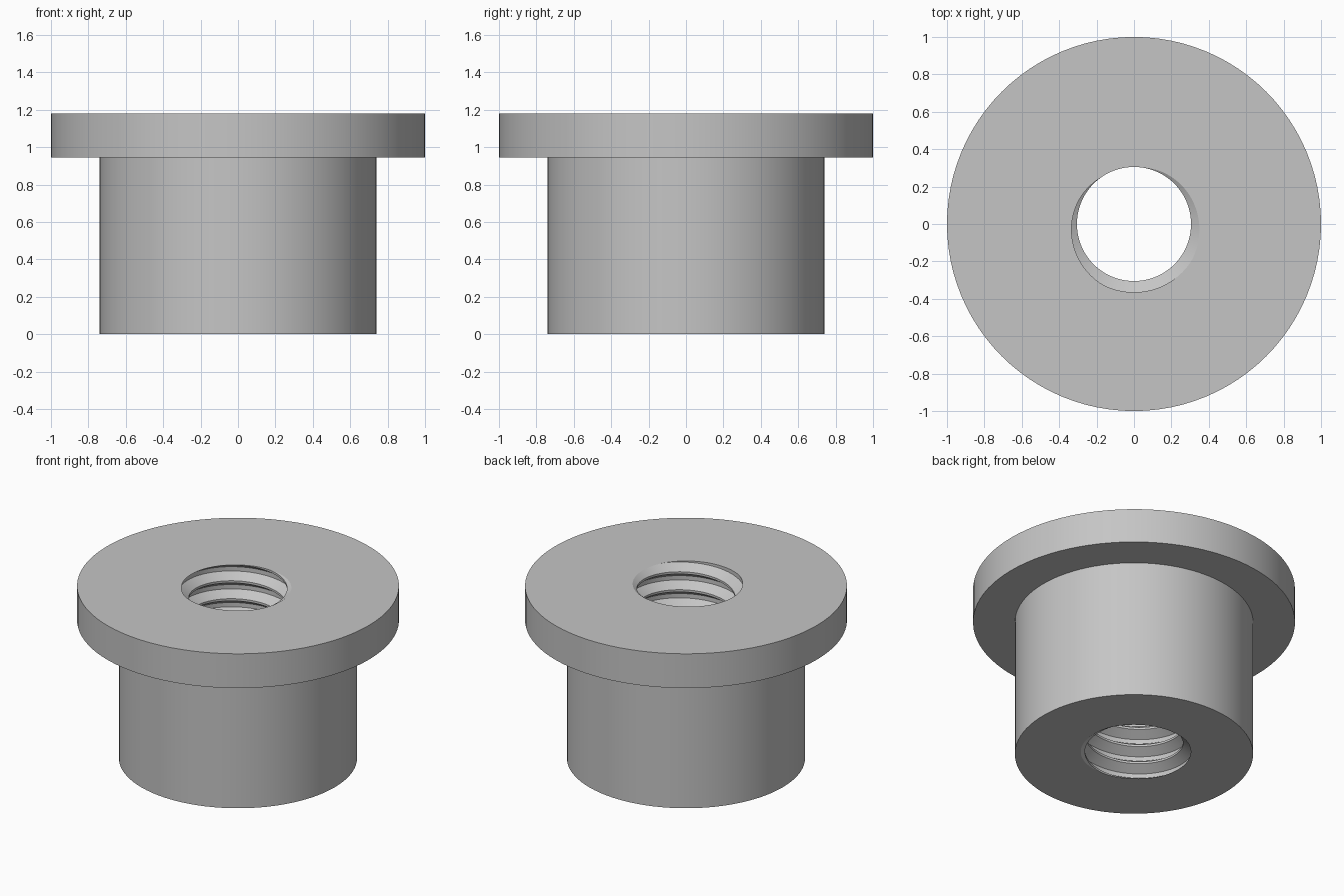
import bpy, bmesh, math

cube = bpy.data.objects.get("Cube")
if cube:
    bpy.data.objects.remove(cube)

SEGMENTS = 96
HEIGHT, FLANGE_Z = 1.18, 0.945
BODY_R, FLANGE_R = 0.74, 1.0
PITCH, MINOR_R, MAJOR_R = 0.123, 0.305, 0.365
GROOVE_ANGLE = math.radians(285)      # where the groove meets the top face
KNOTS = (0.12, 0.44, 0.56, 0.88)      # corners of one thread pitch

metal = bpy.data.materials.new("grey metal")
metal.use_nodes = True
grey = (0.56, 0.56, 0.56, 1)
metal.diffuse_color = grey
metal.node_tree.nodes["Principled BSDF"].inputs["Base Color"].default_value = grey


def thread_radius(phase):
    """Groove floor around phase 0, crest around phase 0.5."""
    distance = min(phase % 1, 1 - phase % 1)
    t = (distance - KNOTS[0]) / (KNOTS[1] - KNOTS[0])
    return MAJOR_R + (MINOR_R - MAJOR_R) * max(0, min(1, t))


def column(i):
    """One vertical section: threaded bore upwards, then the outside downwards."""
    angle = math.tau * i / SEGMENTS
    start = HEIGHT + PITCH * (angle - GROOVE_ANGLE) / math.tau
    points = []
    for turn in range(-12, 3):
        for knot in KNOTS:
            z = max(0, min(HEIGHT, start + PITCH * (turn + knot)))
            points.append((thread_radius((z - start) / PITCH), z))
    points += [(FLANGE_R, HEIGHT), (FLANGE_R, FLANGE_Z),
               (BODY_R, FLANGE_Z), (BODY_R, 0)]
    return [(r * math.cos(angle), r * math.sin(angle), z) for r, z in points]


# Flanged bushing with a helical thread cut off flush at both ends
bm = bmesh.new()
columns = [[bm.verts.new(p) for p in column(i)] for i in range(SEGMENTS + 1)]
for a, b in zip(columns, columns[1:]):
    for j in range(len(a)):
        k = (j + 1) % len(a)
        bm.faces.new((a[j], b[j], b[k], a[k]))
bmesh.ops.remove_doubles(bm, verts=bm.verts, dist=0.00005)
bmesh.ops.recalc_face_normals(bm, faces=bm.faces)

mesh = bpy.data.meshes.new("flanged_threaded_bushing")
bm.to_mesh(mesh)
bm.free()
mesh.materials.append(metal)
bushing = bpy.data.objects.new("flanged_threaded_bushing", mesh)
bpy.context.collection.objects.link(bushing)

bpy.ops.object.select_all(action="DESELECT")
bushing.select_set(True)
bpy.context.view_layer.objects.active = bushing
bpy.ops.object.shade_smooth_by_angle(angle=math.radians(30))
